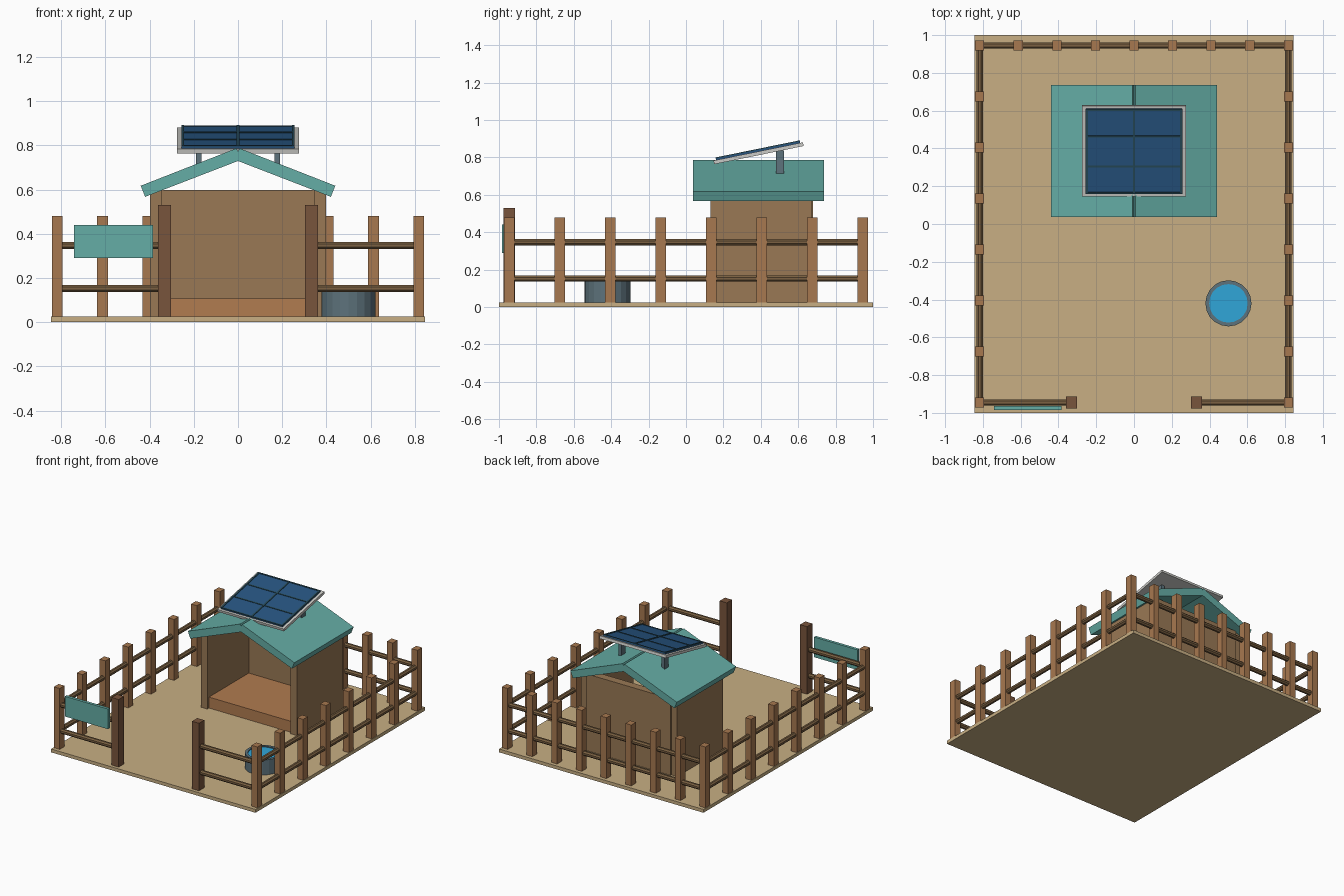
import bpy, bmesh, math
from mathutils import Vector, Matrix

if "Cube" in bpy.data.objects:
    bpy.data.objects.remove(bpy.data.objects["Cube"])


def mat(name, rgb):
    m = bpy.data.materials.new(name)
    m.diffuse_color = (*rgb, 1)
    m.use_nodes = True
    m.node_tree.nodes["Principled BSDF"].inputs["Base Color"].default_value = m.diffuse_color
    return m


SAND = mat("sand", (.58, .43, .23))
POST = mat("post_wood", (.39, .19, .08))
GATE = mat("gate_wood", (.19, .09, .045))
RAIL = mat("rail_wood", (.20, .12, .055))
WALL = mat("wall_wood", (.32, .19, .09))
FLOOR = mat("floor_wood", (.44, .20, .08))
TEAL = mat("teal", (.13, .42, .38))
FRAME = mat("frame_grey", (.6, .6, .57))
CELL = mat("solar_blue", (.02, .09, .22))
LINE = mat("solar_line", (.02, .07, .10))
STEEL = mat("steel", (.11, .17, .20))
WATER = mat("water", (.03, .38, .69))


def finish(name, bm, m):
    bmesh.ops.recalc_face_normals(bm, faces=bm.faces)
    me = bpy.data.meshes.new(name)
    bm.to_mesh(me)
    bm.free()
    me.materials.append(m)
    o = bpy.data.objects.new(name, me)
    bpy.context.collection.objects.link(o)
    return o


def box(name, x, y, z, m, mtx=None):
    """Box from (min, max) ranges, optionally transformed."""
    bm = bmesh.new()
    bmesh.ops.create_cube(bm, size=1)
    for v in bm.verts:
        v.co = Vector([(r[0] + r[1]) / 2 + c * (r[1] - r[0]) for c, r in zip(v.co, (x, y, z))])
    if mtx:
        bm.transform(mtx)
    return finish(name, bm, m)


def rail(name, a, b, r=.018):
    a, b = Vector(a), Vector(b)
    bm = bmesh.new()
    bmesh.ops.create_cone(bm, cap_ends=True, segments=8, radius1=r, radius2=r, depth=(b - a).length)
    rot = (b - a).to_track_quat('Z', 'Y').to_matrix().to_4x4()
    bm.transform(Matrix.Translation((a + b) / 2) @ rot @ Matrix.Rotation(math.pi / 8, 4, 'Z'))
    return finish(name, bm, RAIL)


def post(name, x, y, top=.48, w=.048, d=.055, m=POST):
    return box(name, (x - w / 2, x + w / 2), (y - d / 2, y + d / 2), (G, top), m)


G = .025          # ground top
FX, FY = .817, .945   # fence half extents

# Ground
box("ground", (-.845, .845), (-1, 1), (0, G), SAND)

# Fence posts, gate posts and rails
for s, side in ((-1, "left"), (1, "right")):
    for i in range(8):
        post(f"{side}_fence_post_{i}", s * FX, -FY + i * .27)
    post(f"{side}_gate_post", s * .332, -FY, .53, .058, .062, GATE)
    for z, lv in ((.152, "lower"), (.347, "upper")):
        rail(f"{side}_{lv}_rail", (s * FX, -FY, z), (s * FX, FY, z))
        rail(f"front_{side}_{lv}_rail", (s * .332, -FY, z), (s * FX, -FY, z))
for i in range(1, 8):
    post(f"back_fence_post_{i}", -FX + i * FX / 4, FY)
for z, lv in ((.152, "lower"), (.347, "upper")):
    rail(f"back_{lv}_rail", (-FX, FY, z), (FX, FY, z))

# Blank sign board on the front fence
box("sign_board", (-.742, -.385), (-.985, -.963), (.29, .44), TEAL)

# Hut walls and floor
for s, side in ((-1, "left"), (1, "right")):
    box(f"{side}_wall", sorted((s * .345, s * .398)), (.13, .672), (G, .597), WALL)
box("back_wall", (-.35, .35), (.62, .68), (G, .597), WALL)
box("hut_floor", (-.346, .346), (.15, .63), (G, .107), FLOOR)

# Gable roof: chevron profile with a fine ridge groove
half = [(.008, .786), (.44, .617), (.42, .567), (0, .729)]
prof = [(0, .772)] + half + [(-x, z) for x, z in reversed(half[:-1])]
bm = bmesh.new()
f = bm.faces.new([bm.verts.new((x, .037, z)) for x, z in prof])
ext = bmesh.ops.extrude_face_region(bm, geom=[f])
bmesh.ops.translate(bm, vec=(0, .7, 0), verts=[v for v in ext["geom"] if isinstance(v, bmesh.types.BMVert)])
finish("roof", bm, TEAL)

# Tilted solar panel with grid lines
T = Matrix.Translation((0, .388, .822)) @ Matrix.Rotation(math.radians(11.5), 4, 'X')
box("solar_frame", (-.275, .275), (-.244, .244), (-.01, .01), FRAME, T)
box("solar_cells", (-.255, .255), (-.229, .229), (.008, .020), CELL, T)
for i, x in enumerate((-.25, 0, .25)):
    box(f"solar_long_line_{i}", (x - .006, x + .006), (-.229, .229), (.018, .024), LINE, T)
for i, y in enumerate((-.225, -.08, .08, .225)):
    box(f"solar_cross_line_{i}", (-.255, .255), (y - .005, y + .005), (.018, .023), LINE, T)
for s, side in ((-1, "left"), (1, "right")):
    box(f"{side}_panel_support", sorted((s * .165, s * .19)), (.48, .523), (.714, .838), STEEL)

# Round water trough: lathed wall, plus water disc
bm = bmesh.new()
N = 20
rings = []
for r, z in ((.122, G), (.122, .137), (.102, .137), (.102, .115)):
    rings.append([bm.verts.new((.5 + r * math.cos(2 * math.pi * k / N), -.42 + r * math.sin(2 * math.pi * k / N), z))
                  for k in range(N)])
for a, b in zip(rings, rings[1:]):
    for k in range(N):
        bm.faces.new((a[k], a[(k + 1) % N], b[(k + 1) % N], b[k]))
bm.faces.new(rings[0])
bm.faces.new(rings[-1])
finish("water_trough", bm, STEEL)
bm = bmesh.new()
bmesh.ops.create_cone(bm, cap_ends=True, segments=N, radius1=.102, radius2=.102, depth=.016,
                      matrix=Matrix.Translation((.5, -.42, .122)))
finish("trough_water", bm, WATER)
